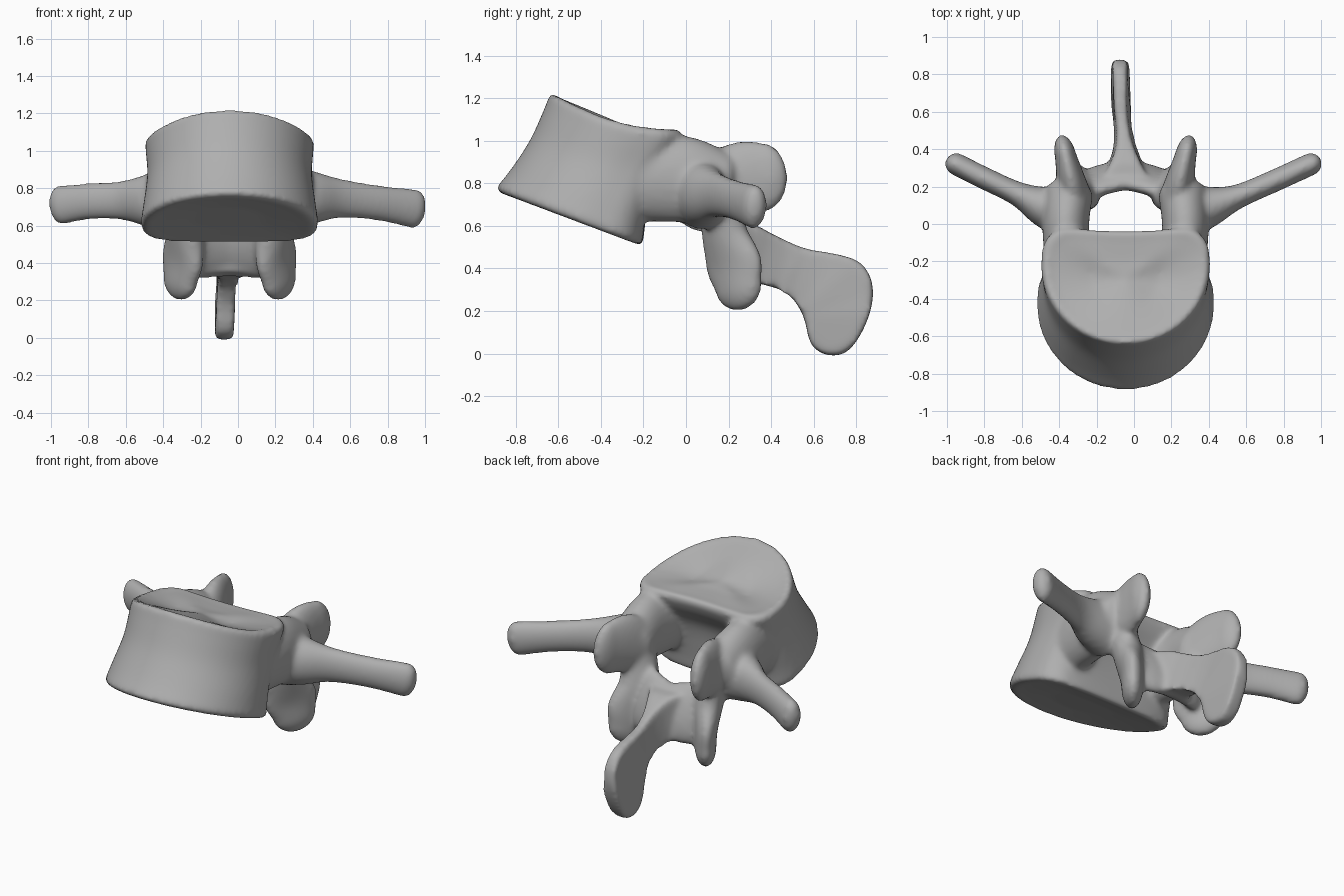
import bpy, bmesh, math
from mathutils import Vector

cube = bpy.data.objects.get("Cube")
if cube:
    bpy.data.objects.remove(cube)

MID = -0.045  # the bone's own mid plane
bone = bpy.data.materials.new("bone grey")
bone.use_nodes = True
GREY = (0.43, 0.43, 0.43, 1)
bone.diffuse_color = GREY
bone.node_tree.nodes["Principled BSDF"].inputs["Base Color"].default_value = GREY
parts = []


def finish(name, bm):
    bmesh.ops.recalc_face_normals(bm, faces=bm.faces)
    mesh = bpy.data.meshes.new(name)
    bm.to_mesh(mesh)
    bm.free()
    ob = bpy.data.objects.new(name, mesh)
    bpy.context.collection.objects.link(ob)
    mesh.materials.append(bone)
    parts.append(ob)


def loft(name, rings):
    bm = bmesh.new()
    loops = [[bm.verts.new(p) for p in ring] for ring in rings]
    n = len(loops[0])
    for a, b in zip(loops, loops[1:]):
        for i in range(n):
            j = (i + 1) % n
            bm.faces.new((a[i], a[j], b[j], b[i]))
    for ring in (loops[0], loops[-1]):
        centre = bm.verts.new(sum((v.co for v in ring), Vector()) / n)
        for i in range(n):
            bm.faces.new((ring[i], ring[(i + 1) % n], centre))
    finish(name, bm)


def spline(pts, steps=6):
    """Catmull-Rom through points of any dimension."""
    p = [pts[0]] + list(pts) + [pts[-1]]
    out = []
    for k in range(len(pts) - 1):
        for s in range(steps):
            t = s / steps
            out.append([0.5 * (2 * b + (c - a) * t + (2 * a - 5 * b + 4 * c - d) * t * t
                               + (3 * b - a - 3 * c + d) * t ** 3)
                        for a, b, c, d in zip(*p[k:k + 4])])
    return out + [list(pts[-1])]


def strand(name, pts, hint, cap):
    """Elliptical tube; each point is x, y, z, radius along hint, radius across."""
    path = spline(pts)
    pos = [Vector(p[:3]) for p in path]
    rings = []

    def ring(centre, tangent, a, b):
        up = (Vector(hint) - tangent * tangent.dot(Vector(hint))).normalized()
        side = tangent.cross(up)
        rings.append([centre + up * a * math.cos(q) + side * b * math.sin(q)
                      for q in (math.tau * i / 24 for i in range(24))])

    for i, p in enumerate(path):
        tangent = (pos[min(i + 1, len(pos) - 1)] - pos[max(i - 1, 0)]).normalized()
        ring(pos[i], tangent, p[3], p[4])
    for k in range(1, 7):  # rounded tip
        q = k * math.pi / 2 / 6.3
        ring(pos[-1] + tangent * cap * math.sin(q), tangent,
             path[-1][3] * math.cos(q), path[-1][4] * math.cos(q))
    loft(name, rings)


# Vertebral body: front y, z, back y, z, half width, back hollow, saddle dip
def body_ring(sec, scale=1.0, lift=0.0):
    fy, fz, by, bz, w, hollow, dip = sec
    ring = []
    for i in range(64):
        q = math.tau * i / 64
        c, v = math.cos(q), math.sin(q)
        u = 0.62 - 0.62 * c if c > 0 else 0.62 + 0.38 * abs(c) ** 0.55
        if c < 0:
            u -= hollow * max(0, 1 - (v / 0.8) ** 2)
        z = lift - dip * math.sin(math.pi * min(1, max(0, u)))
        u, v = 0.5 + (u - 0.5) * scale, v * scale
        ring.append(Vector((MID + w * v, fy + (by - fy) * u, fz + (bz - fz) * u + z)))
    return ring


sections = spline([(-0.89, 0.782, -0.165, 0.51, 0.475, 0.05, 0.0),
                   (-0.82, 0.87, -0.14, 0.62, 0.46, 0.07, 0.0),
                   (-0.735, 1.0, -0.06, 0.82, 0.44, 0.13, 0.02),
                   (-0.675, 1.13, 0.01, 0.95, 0.447, 0.11, 0.035),
                   (-0.648, 1.198, 0.04, 1.02, 0.452, 0.11, 0.05)], 4)
rings = [body_ring(sections[0], k, d) for k, d in
         ((0.4, 0.0), (0.8, -0.015), (0.93, -0.023), (0.98, -0.015))]
rings += [body_ring(s) for s in sections]
rings += [body_ring(sections[-1], k, d) for k, d in
          ((0.98, 0.02), (0.93, 0.029), (0.85, 0.018), (0.4, -0.005))]
loft("vertebral_body", rings)

# Paired parts of the arch
for side, label in ((1, "left"), (-1, "right")):
    def at(rows):
        return [(MID + side * x, *rest) for x, *rest in rows]

    strand(label + "_pedicle", at([(0.30, -0.22, 0.82, 0.20, 0.13),
                                   (0.32, -0.02, 0.82, 0.205, 0.125),
                                   (0.305, 0.16, 0.78, 0.17, 0.13)]), (0, 0, 1), 0.07)
    strand(label + "_superior_process", at([(0.27, 0.14, 0.78, 0.15, 0.09),
                                            (0.295, 0.25, 0.82, 0.175, 0.075),
                                            (0.32, 0.36, 0.83, 0.165, 0.058)]), (0, 0, 1), 0.12)
    strand(label + "_inferior_process", at([(0.27, 0.15, 0.76, 0.10, 0.08),
                                            (0.24, 0.18, 0.57, 0.12, 0.085),
                                            (0.25, 0.225, 0.42, 0.158, 0.068),
                                            (0.262, 0.245, 0.32, 0.132, 0.062)]),
           (side * 0.75, 1, 0), 0.12)
    strand(label + "_lamina", at([(0.25, 0.18, 0.51, 0.19, 0.065),
                                  (0.13, 0.235, 0.49, 0.18, 0.062),
                                  (-0.02, 0.265, 0.48, 0.16, 0.062)]), (0, -0.35, 1), 0.03)

# Transverse processes
strand("right_transverse_process", [(-0.34, 0.07, 0.74, 0.17, 0.14),
                                    (-0.47, 0.09, 0.735, 0.145, 0.115),
                                    (-0.62, 0.16, 0.735, 0.105, 0.066),
                                    (-0.80, 0.245, 0.73, 0.098, 0.06),
                                    (-0.95, 0.32, 0.71, 0.105, 0.06)], (0, 0, 1), 0.06)
strand("left_transverse_process", [(0.26, 0.07, 0.75, 0.17, 0.14),
                                   (0.39, 0.09, 0.75, 0.145, 0.115),
                                   (0.55, 0.145, 0.745, 0.105, 0.066),
                                   (0.76, 0.235, 0.72, 0.095, 0.06),
                                   (0.945, 0.32, 0.69, 0.106, 0.06)], (0, 0, 1), 0.06)

# Spinous process: side outline in y, z, given thickness and a gentle sideways bend
outline = spline([(0.22, 0.61), (0.32, 0.605), (0.42, 0.555), (0.56, 0.495), (0.72, 0.465),
                  (0.83, 0.42), (0.88, 0.30), (0.85, 0.15), (0.77, 0.02), (0.68, -0.01),
                  (0.59, 0.04), (0.55, 0.18), (0.48, 0.28), (0.38, 0.32), (0.24, 0.35)], 4)
bm = bmesh.new()
sides = []
for sign in (-1, 1):
    loop = []
    for y, z in outline:
        bend = MID - 0.03 * min(1, max(0, (y - 0.38) / 0.27))
        root = 0.12 * max(0, 1 - (y - 0.2) / 0.33) ** 2
        thick = 0.05 - 0.02 * max(0, min(1, (z - 0.3) / 0.2)) + root
        loop.append(bm.verts.new((bend + sign * thick, y, z)))
    sides.append(loop)
n = len(outline)
for i in range(n):
    j = (i + 1) % n
    bm.faces.new((sides[0][i], sides[0][j], sides[1][j], sides[1][i]))
caps = [bm.faces.new(loop) for loop in sides]
rim = [e for face in caps for e in face.edges]
bmesh.ops.bevel(bm, geom=rim, offset=0.02, segments=2, profile=0.5, affect='EDGES')
bmesh.ops.triangulate(bm, faces=[f for f in bm.faces if len(f.verts) > 4])
finish("spinous_process", bm)

# Fuse the parts into one smooth bone
bpy.ops.object.select_all(action='DESELECT')
for ob in parts:
    ob.select_set(True)
bpy.context.view_layer.objects.active = parts[0]
bpy.ops.object.join()
vertebra = bpy.context.object
vertebra.name = "vertebra"
fuse = vertebra.modifiers.new("fuse", 'REMESH')
fuse.mode = 'VOXEL'
fuse.voxel_size = 0.014
fuse.use_smooth_shade = True
soften = vertebra.modifiers.new("soften", 'SMOOTH')
soften.factor = 0.5
soften.iterations = 14
